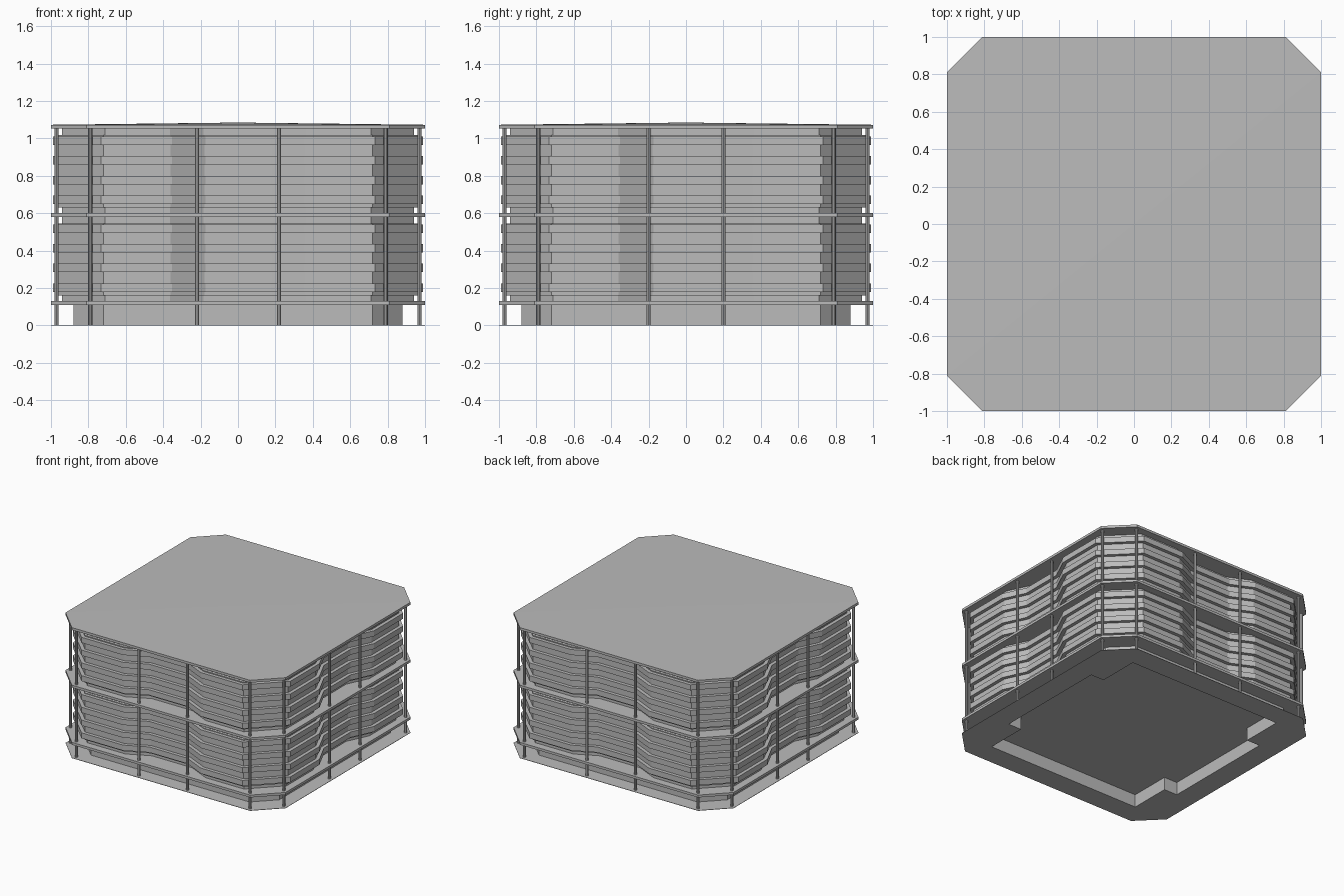
import bpy, bmesh, math
from mathutils import Vector, Matrix

cube = bpy.data.objects.get("Cube")
if cube:
    bpy.data.objects.remove(cube, do_unlink=True)

grey = bpy.data.materials.new("concrete_grey")
grey.use_nodes = True
grey.diffuse_color = (0.5, 0.5, 0.5, 1)
grey.node_tree.nodes["Principled BSDF"].inputs["Base Color"].default_value = (0.5, 0.5, 0.5, 1)


def finish(name, bm):
    bmesh.ops.recalc_face_normals(bm, faces=bm.faces)
    mesh = bpy.data.meshes.new(name)
    bm.to_mesh(mesh)
    bm.free()
    mesh.materials.append(grey)
    obj = bpy.data.objects.new(name, mesh)
    bpy.context.collection.objects.link(obj)
    return obj


def four_fold(side):
    """Repeat the points of the front side around all four sides."""
    return [Matrix.Rotation(k * math.pi / 2, 2) @ Vector(p) for k in range(4) for p in side]


def offset(points, d):
    """Move a counter-clockwise outline outwards by d, with mitred corners."""
    result = []
    for i, p in enumerate(points):
        a = (p - points[i - 1]).normalized()
        b = (points[(i + 1) % len(points)] - p).normalized()
        na, nb = Vector((a.y, -a.x)), Vector((b.y, -b.x))
        result.append(p + (na + nb) * d / (1 + na.dot(nb)))
    return result


def add_prism(bm, points, z0, z1, camber=0):
    low = [bm.verts.new((p.x, p.y, z0)) for p in points]
    high = [bm.verts.new((p.x, p.y, z1)) for p in points]
    bm.faces.new(low[::-1])
    n = len(points)
    for i in range(n):
        j = (i + 1) % n
        bm.faces.new((low[i], low[j], high[j], high[i]))
    if camber:
        apex = bm.verts.new((0, 0, z1 + camber))
        for i in range(n):
            bm.faces.new((high[i], high[(i + 1) % n], apex))
    else:
        bm.faces.new(high)


def prism(name, points, z0, z1, camber=0):
    bm = bmesh.new()
    add_prism(bm, points, z0, z1, camber)
    return finish(name, bm)


slab_outline = four_fold([(-0.81, -1), (0.81, -1)])
base_outline = four_fold([(-0.72, -0.88), (0.72, -0.88)])
wall_outline = four_fold([(-0.72, -0.96), (-0.36, -0.96), (-0.18, -0.875),
                          (0.18, -0.875), (0.36, -0.96), (0.72, -0.96)])

# Floor slabs and roof with a slight fall to the edges
prism("first_floor_slab", slab_outline, 0.11, 0.13, 0.008)
prism("second_floor_slab", slab_outline, 0.58, 0.6, 0.008)
prism("roof_slab", slab_outline, 1.053, 1.073, 0.012)

# Ground sheet and base walls, hollow underneath
ground = prism("ground_sheet", slab_outline, 0, 0.003)
base = prism("base_walls", base_outline, 0, 0.112)
hx, hy, sx, sy = 0.7, 0.82, 0.82, 0.48
hole = [Vector(p) for p in [(-hx, -hy), (hx, -hy), (hx, -sy), (sx, -sy), (sx, sy), (hx, sy),
                            (hx, hy), (-hx, hy), (-hx, sy), (-sx, sy), (-sx, -sy), (-hx, -sy)]]
cutter = prism("base_hollow_cutter", hole, -0.1, 0.105)
cutter.hide_render = True
cutter.hide_viewport = True
cutter.display_type = 'WIRE'
for obj in (ground, base):
    mod = obj.modifiers.new("hollow", 'BOOLEAN')
    mod.operation = 'DIFFERENCE'
    mod.solver = 'EXACT'
    mod.object = cutter

# Folded facade of each storey: recessed body, cladding and projecting boards
for storey, z0, z1 in (("lower", 0.13, 0.58), ("upper", 0.6, 1.053)):
    prism(storey + "_wall_core", offset(wall_outline, -0.02), z0, z1)
    prism(storey + "_wall_cladding", wall_outline, z0 + 0.03, z1 - 0.035)
    boards = bmesh.new()
    for k in range(4):
        z = z0 + 0.05 + k * 0.105
        add_prism(boards, offset(wall_outline, 0.028), z, z + 0.045)
    finish(storey + "_wall_boards", boards)

# Slender posts standing outside the facade
posts = bmesh.new()
spots = [(x * a, y * b) for x, y in ((0.22, 0.97), (0.79, 0.97), (0.97, 0.79), (0.97, 0.2))
         for a in (-1, 1) for b in (-1, 1)]
for x, y in spots:
    bmesh.ops.create_cone(posts, cap_ends=True, segments=8, radius1=0.011, radius2=0.011,
                          depth=1.06, matrix=Matrix.Translation((x, y, 0.53)))
finish("posts", posts)
